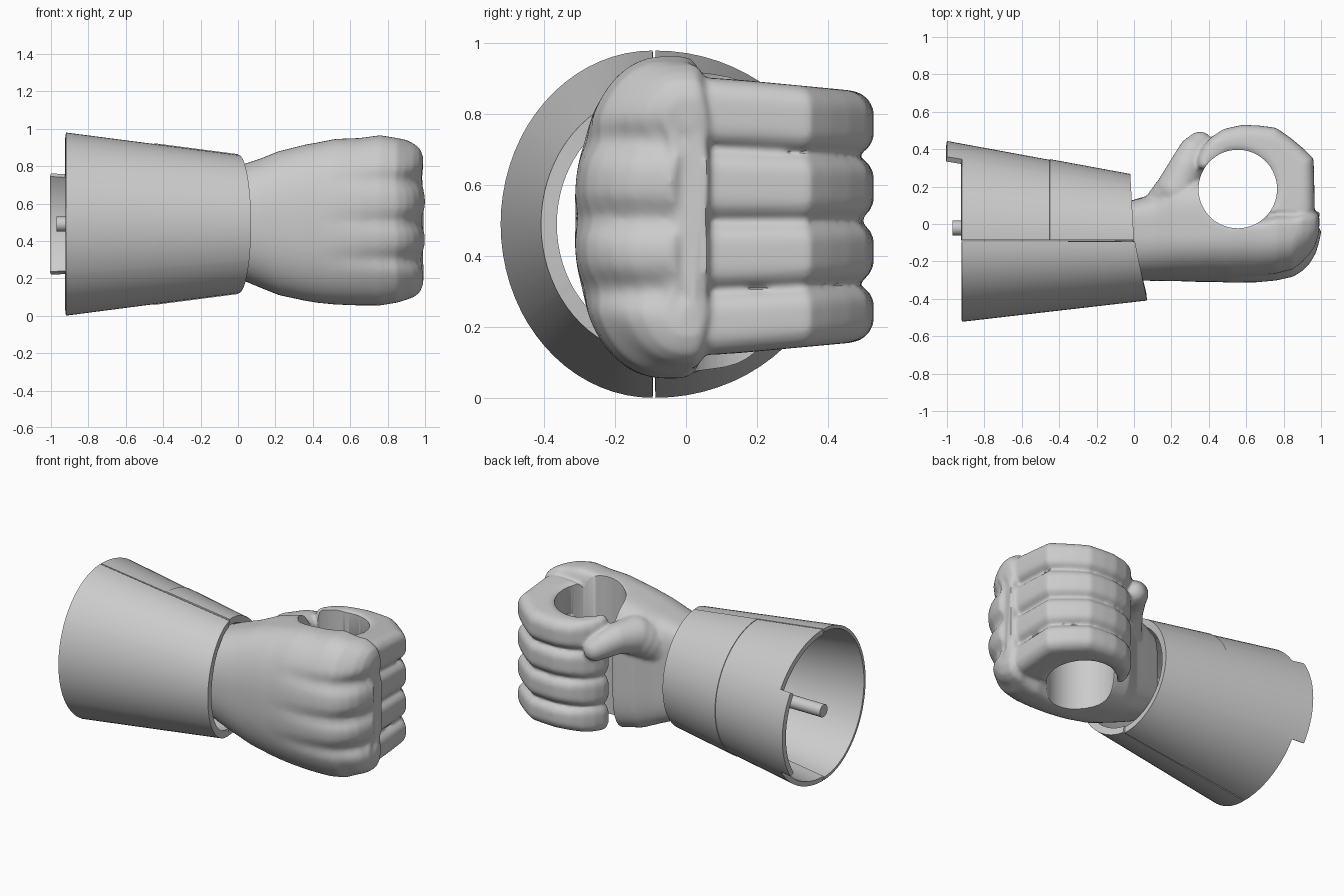
import bpy, bmesh, math
from mathutils import Vector

if "Cube" in bpy.data.objects:
    bpy.data.objects.remove(bpy.data.objects["Cube"])

grey = bpy.data.materials.new("light_grey")
grey.diffuse_color = (0.6, 0.6, 0.6, 1)
grey.use_nodes = True
grey.node_tree.nodes["Principled BSDF"].inputs["Base Color"].default_value = grey.diffuse_color


def make_object(name, bm):
    mesh = bpy.data.meshes.new(name)
    bm.to_mesh(mesh)
    bm.free()
    mesh.materials.append(grey)
    ob = bpy.data.objects.new(name, mesh)
    bpy.context.collection.objects.link(ob)
    return ob


def finish(ob, angle):
    """Apply the modifiers and shade smooth, keeping hard edges."""
    bpy.ops.object.select_all(action='DESELECT')
    ob.select_set(True)
    bpy.context.view_layer.objects.active = ob
    bpy.ops.object.convert(target='MESH')
    bpy.ops.object.shade_smooth_by_angle(angle=math.radians(angle))


def loft(bm, rings):
    """Closed skin through a list of equal-length point rings."""
    vs = [[bm.verts.new(p) for p in r] for r in rings]
    n = len(vs[0])
    faces = [bm.faces.new(vs[0]), bm.faces.new(vs[-1])]
    for a, b in zip(vs, vs[1:]):
        for j in range(n):
            k = (j + 1) % n
            faces.append(bm.faces.new((a[j], a[k], b[k], b[j])))
    bmesh.ops.recalc_face_normals(bm, faces=faces)


# ---- forearm cuff: split, tapering shells with walls thicker at the wrist ----
def cuff_shell(name, side, start, end, grow=0.0, thin=0.02, thick=0.045):
    bm = bmesh.new()
    angles = [-90 + 5 * i for i in range(37)] + [-33, -32.8, 32.8, 33]
    rows = []
    for deg in sorted(angles):
        a = math.radians(deg)
        row = []
        for i in range(9):
            x0, x1 = start(deg), end(a)
            x = x0 + (x1 - x0) * i / 8
            h = 0.37 - 0.13 * x + grow
            d = (0.346 - 0.184 * x if side > 0 else 0.323 - 0.115 * x) + grow
            row.append(bm.verts.new((x, -0.09 + side * (0.004 + d * math.cos(a)),
                                     0.49 + h * math.sin(a))))
        rows.append(row)
    for r, s in zip(rows, rows[1:]):
        for i in range(8):
            q = (r[i], r[i + 1], s[i + 1], s[i])
            bm.faces.new(q if side < 0 else q[::-1])
    ob = make_object(name, bm)
    group = ob.vertex_groups.new(name="wall")
    for v in ob.data.vertices:
        w = min(1, max(0, (v.co.x + 0.95) / 0.95))
        group.add([v.index], (thin + (thick - thin) * w) / thick, 'REPLACE')
    m = ob.modifiers.new("wall", 'SOLIDIFY')
    m.thickness, m.offset, m.vertex_group = thick, -1, "wall"
    finish(ob, 35)


cuff_shell("front_cuff", -1, lambda d: -0.92, lambda a: 0.005 + 0.065 * math.cos(a))
cuff_shell("rear_cuff_wide", 1, lambda d: -1.0 if abs(d) < 32.9 else -0.92,
           lambda a: -0.43, thin=0.03)
cuff_shell("rear_cuff_narrow", 1, lambda d: -0.45, lambda a: -0.02 * math.cos(a),
           grow=0.004, thin=0.035)

# ---- centre rod ----
bm = bmesh.new()
loft(bm, [[(x, -0.022 + 0.04 * math.cos(t * math.pi / 12),
            0.49 + 0.04 * math.sin(t * math.pi / 12)) for t in range(24)]
          for x in (-0.97, -0.05)])
finish(make_object("rod", bm), 35)

# ---- hand: palm, fingers and thumb fused together ----
hand = bmesh.new()

# palm sections: x, low z, high z, front y, rear y
sections = [(-0.10, 0.24, 0.76, -0.27, 0.10), (0.0, 0.20, 0.80, -0.30, 0.13),
            (0.12, 0.15, 0.84, -0.305, 0.165), (0.22, 0.11, 0.88, -0.305, 0.23),
            (0.36, 0.08, 0.915, -0.31, 0.25), (0.42, 0.07, 0.925, -0.31, 0.10),
            (0.52, 0.06, 0.945, -0.315, 0.02), (0.65, 0.055, 0.95, -0.315, 0.03),
            (0.76, 0.055, 0.965, -0.305, 0.06), (0.85, 0.07, 0.95, -0.285, 0.065),
            (0.90, 0.085, 0.94, -0.255, 0.065), (0.94, 0.10, 0.92, -0.215, 0.065),
            (0.972, 0.125, 0.895, -0.16, 0.065), (0.99, 0.17, 0.85, -0.10, 0.065),
            (1.003, 0.26, 0.76, -0.04, 0.06)]


def palm_ring(x, lo, hi, yf, yb, n=120):
    """Cross-section with grooves between the four knuckles."""
    ring = []
    yc = -0.05 if x < 0.9 else 0.0
    fade = min(1, max(0, (x - 0.45) / 0.4))
    pull = 0.028 * min(1, max(0, (x - 0.82) / 0.12))
    for i in range(n):
        t = 2 * math.pi * i / n
        c, s = math.cos(t), math.sin(t)
        p = 2 / 2.3 if c < 0 else 2 / 4.5     # rounded back of hand, flatter palm
        depth = (yc - yf) if c < 0 else (yb - yc)
        y = yc + math.copysign(abs(c) ** p, c) * depth
        z = (lo + hi) / 2 + math.copysign(abs(s) ** p, s) * (hi - lo) / 2
        g = sum(math.exp(-((z - b) / 0.045) ** 2) for b in (0.305, 0.505, 0.725))
        if c < 0:
            y += 0.022 * fade * g * min(1, -c * 3)
        ring.append((x - pull * g, y, z))
    return ring


loft(hand, [palm_ring(*s) for s in sections])

HX, HY, HR = 0.555, 0.187, 0.21


def inset(outline, d, tip=()):
    """Move a plan outline inwards by d, less around the narrow tip."""
    n = len(outline)
    pts = [Vector(p) for p in outline]
    area = sum(pts[i].x * pts[(i + 1) % n].y - pts[(i + 1) % n].x * pts[i].y
               for i in range(n))
    sign = 1 if area > 0 else -1
    out = []
    for i, p in enumerate(pts):
        a, b = (p - pts[i - 1]).normalized(), (pts[(i + 1) % n] - p).normalized()
        t = (a + b).normalized()
        out.append(p + Vector((-t.y, t.x)) * sign * d * (0.6 if i in tip else 1))
    return out


def arc(r):
    return [(HX + r * math.cos(math.radians(a)), HY + r * math.sin(math.radians(a)))
            for a in range(150, -56, -15)]


def slim(p, z):
    """Fingers get slimmer away from the knuckles."""
    return (p.x, p.y, 0.505 + (z - 0.505) * (1 - 0.24 * max(0, p.y - 0.1)))


finger = [(0.93, 0.0), (0.965, 0.07), (0.964, 0.20), (0.960, 0.35), (0.90, 0.408),
          (0.835, 0.462), (0.76, 0.514), (0.67, 0.526), (0.58, 0.53), (0.48, 0.508),
          (0.41, 0.462), (0.365, 0.41), (0.338, 0.35), (0.338, 0.30)]
TIP = range(10, 17)


def finger_solid(lo, hi, rnd):
    """Curled finger: plan outline stacked in z with rounded rims."""
    steps = [math.radians(15 * k) for k in range(7)]
    levels = [(lo + rnd * (1 - math.sin(a)), rnd * (1 - math.cos(a))) for a in steps[::-1]]
    levels += [(hi - rnd * (1 - math.sin(a)), rnd * (1 - math.cos(a))) for a in steps]
    loft(hand, [[slim(p, v) for p in inset(finger + arc(0.185), d, TIP)]
                for v, d in levels])


for lo, hi in [(0.122, 0.302), (0.304, 0.499), (0.501, 0.702), (0.704, 0.902)]:
    finger_solid(lo, hi, 0.066)
# webbing that closes the grooves between the fingers
loft(hand, [[slim(p, z) for p in inset(finger + arc(0.165), 0.058, TIP)]
            for z in (0.2, 0.82)])

# thumb: rounded chain along a curled path (x, y, z, radius)
path = [(0.15, 0.03, 0.64, 0.14), (0.235, 0.18, 0.74, 0.12), (0.28, 0.30, 0.75, 0.095),
        (0.318, 0.385, 0.73, 0.082), (0.352, 0.425, 0.705, 0.07)]
for a, b in zip(path, path[1:]):
    for k in range(5):
        p = [u + (v - u) * k / 4 for u, v in zip(a, b)]
        ball = bmesh.ops.create_icosphere(hand, subdivisions=3, radius=p[3])
        bmesh.ops.translate(hand, verts=ball['verts'], vec=Vector(p[:3]))

hand_ob = make_object("fist", hand)

# grip hole cutter
bm = bmesh.new()
loft(bm, [[(HX + HR * math.cos(t * math.pi / 32), HY + HR * math.sin(t * math.pi / 32), z)
           for t in range(64)] for z in (-0.3, 1.3)])
cutter = make_object("grip_cutter", bm)
cutter.hide_render = True

m = hand_ob.modifiers.new("fuse", 'REMESH')
m.mode, m.voxel_size = 'VOXEL', 0.011
m = hand_ob.modifiers.new("soften", 'SMOOTH')
m.factor, m.iterations = 0.5, 6
m = hand_ob.modifiers.new("grip", 'BOOLEAN')
m.operation, m.object, m.solver = 'DIFFERENCE', cutter, 'EXACT'
finish(hand_ob, 40)
bpy.data.objects.remove(cutter)
